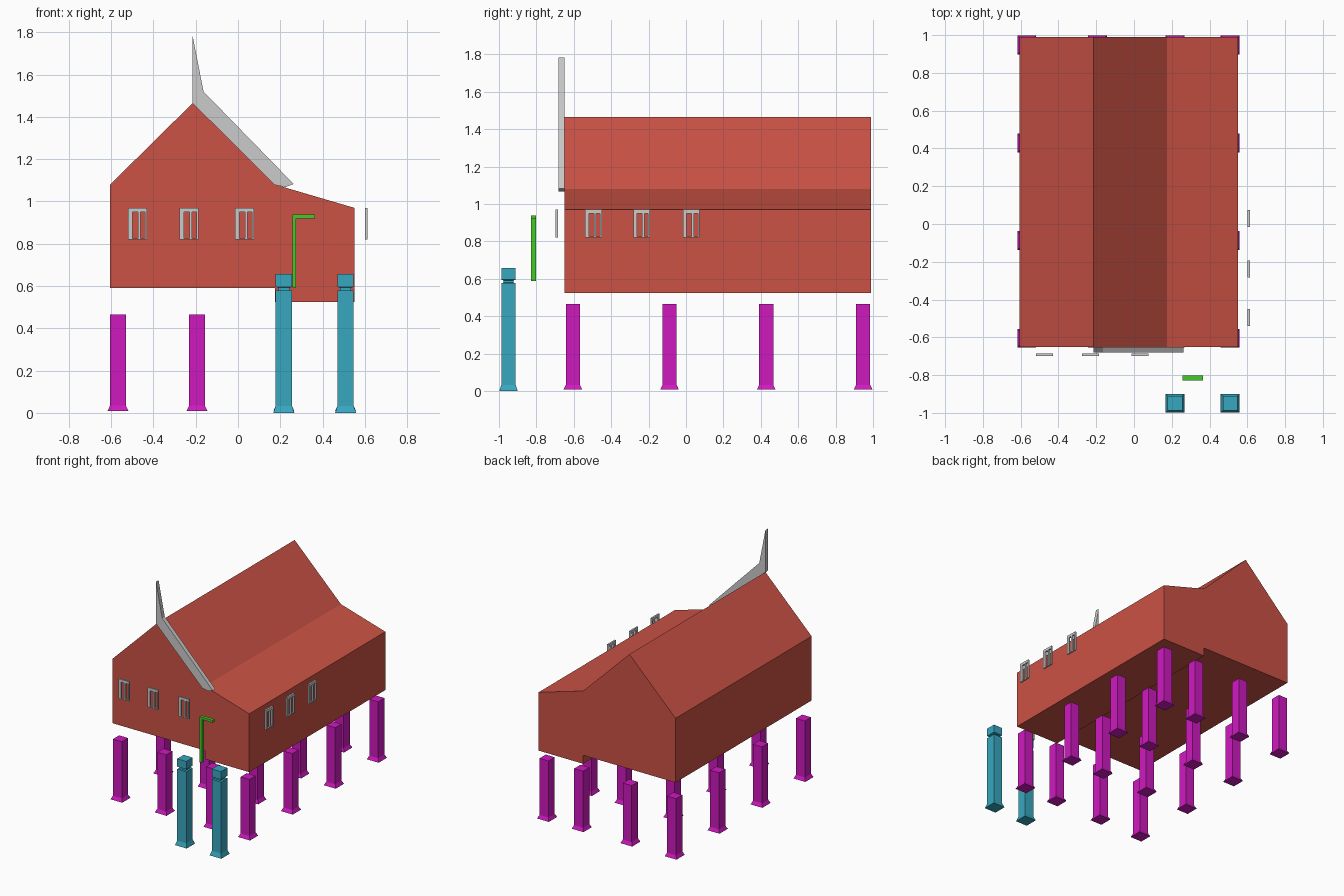
import bpy, bmesh
from math import pi
from mathutils import Matrix, Vector

if "Cube" in bpy.data.objects:
    bpy.data.objects.remove(bpy.data.objects["Cube"])


def material(name, rgb):
    m = bpy.data.materials.new(name)
    m.diffuse_color = (*rgb, 1)
    m.use_nodes = True
    m.node_tree.nodes["Principled BSDF"].inputs["Base Color"].default_value = m.diffuse_color
    return m


def finish(name, bm, mat=None):
    bmesh.ops.recalc_face_normals(bm, faces=bm.faces)
    me = bpy.data.meshes.new(name)
    bm.to_mesh(me)
    bm.free()
    ob = bpy.data.objects.new(name, me)
    bpy.context.collection.objects.link(ob)
    if mat:
        me.materials.append(mat)
    return ob


def prism(name, outline, y0, y1, mat=None):
    """Extrude an x-z outline along y."""
    bm = bmesh.new()
    face = bm.faces.new([bm.verts.new((x, y0, z)) for x, z in outline])
    ext = bmesh.ops.extrude_face_region(bm, geom=[face])["geom"]
    bmesh.ops.translate(bm, vec=(0, y1 - y0, 0),
                        verts=[v for v in ext if isinstance(v, bmesh.types.BMVert)])
    return finish(name, bm, mat)


def pillar(name, x, y, sections, mat):
    """Square pillar from (half width, height) sections."""
    bm = bmesh.new()
    rings = [[bm.verts.new((x + sx * h, y + sy * h, z))
              for sx, sy in ((-1, -1), (1, -1), (1, 1), (-1, 1))]
             for h, z in sections]
    bm.faces.new(rings[0])
    bm.faces.new(rings[-1])
    for a, b in zip(rings, rings[1:]):
        for i in range(4):
            j = (i + 1) % 4
            bm.faces.new((a[i], a[j], b[j], b[i]))
    return finish(name, bm, mat)


def window(name, location, angle):
    """Two-pane frame with a heavier left and top edge."""
    bm = bmesh.new()
    d = 0.0065
    for x0, x1, z0, z1 in ((-0.045, -0.024, -0.075, 0.075), (0.035, 0.045, -0.075, 0.075),
                           (-0.024, 0.035, 0.055, 0.075), (-0.024, 0.035, -0.075, -0.069),
                           (0.002, 0.014, -0.069, 0.055)):
        m = Matrix.Translation(((x0 + x1) / 2, 0, (z0 + z1) / 2)) @ \
            Matrix.Diagonal((x1 - x0, 2 * d, z1 - z0, 1))
        bmesh.ops.create_cube(bm, size=1, matrix=m)
    ob = finish(name, bm)
    ob.location = location
    ob.rotation_euler.z = angle
    return ob


red = material("red_walls", (0.60, 0.085, 0.06))
magenta = material("magenta_posts", (0.62, 0.01, 0.52))
cyan = material("cyan_posts", (0.04, 0.39, 0.53))
green = material("green_door", (0.06, 0.58, 0.02))

# House body with lean-to side and stepped floor
prism("house_body", [(-0.605, 0.59), (-0.605, 1.08), (-0.215, 1.465), (0.175, 1.08),
                     (0.55, 0.97), (0.55, 0.525), (0.175, 0.525), (0.175, 0.59)],
      -0.65, 0.99, red)

# Horned gable board on the right slope
prism("gable_horn", [(-0.215, 1.785), (-0.163, 1.52), (0.263, 1.083), (0.225, 1.068),
                     (0.175, 1.078), (-0.215, 1.465)], -0.681, -0.65)

# Supporting posts under the house
post_x = (-0.568, -0.194, 0.217, 0.509)
for x in post_x:
    for y in (-0.605, -0.088, 0.429, 0.947):
        pillar("support_post", x, y, [(0.05, 0.008), (0.0375, 0.034), (0.0375, 0.465)], magenta)

# Taller entrance posts with necked caps
for x in post_x[2:]:
    pillar("entrance_post", x, -0.949,
           [(0.05, 0), (0.0385, 0.033), (0.0385, 0.578), (0.026, 0.58),
            (0.026, 0.592), (0.0385, 0.596), (0.0385, 0.657)], cyan)

# Door frame: one jamb and a lintel
prism("door_frame", [(0.257, 0.59), (0.257, 0.938), (0.365, 0.938), (0.365, 0.92),
                     (0.275, 0.92), (0.275, 0.59)], -0.828, -0.803, green)

# Windows on the front and right sides
for x in (-0.475, -0.231, 0.031):
    window("front_window", (x, -0.692, 0.895), 0)
for y in (-0.495, -0.237, 0.028):
    window("side_window", (0.607, y, 0.895), pi / 2)
